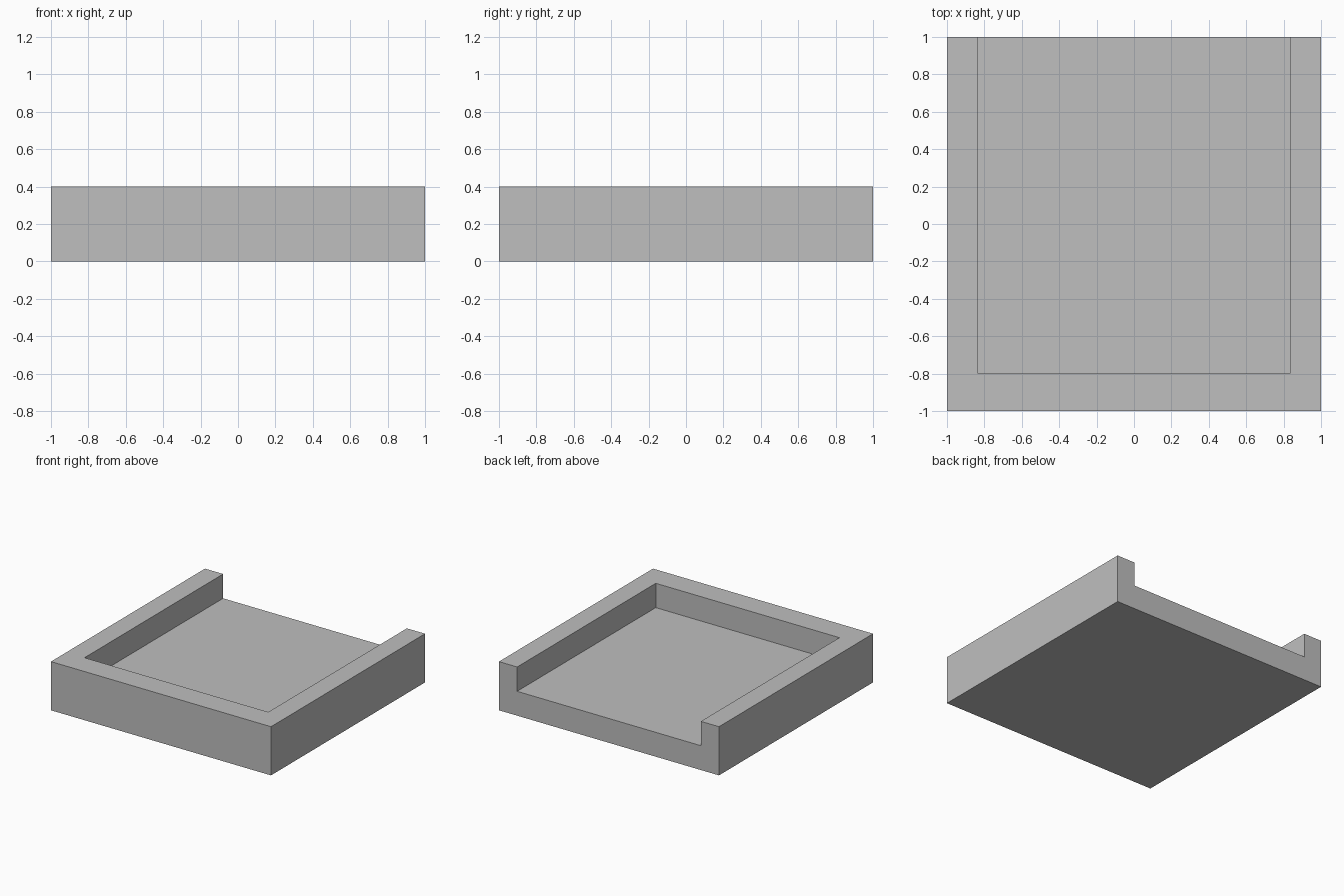
import bpy

default = bpy.data.objects.get("Cube")
if default:
    bpy.data.objects.remove(default, do_unlink=True)

WALL_X, WALL_Y = 0.165, 0.2   # side and front wall thickness
HEIGHT, FLOOR = 0.4, 0.2


def box(name, low, high):
    size = [b - a for a, b in zip(low, high)]
    centre = [(a + b) / 2 for a, b in zip(low, high)]
    bpy.ops.mesh.primitive_cube_add(size=1, location=centre)
    obj = bpy.context.object
    obj.name = name
    obj.scale = size
    bpy.ops.object.transform_apply(location=True, rotation=False, scale=True)
    return obj


# Plain grey material
grey = bpy.data.materials.new("light_grey")
grey.use_nodes = True
colour = (0.52, 0.52, 0.52, 1)
grey.diffuse_color = colour
grey.node_tree.nodes["Principled BSDF"].inputs["Base Color"].default_value = colour

# Solid square block
tray = box("open_back_tray", (-1, -1, 0), (1, 1, HEIGHT))
tray.data.materials.append(grey)

# Recess running out through the back
cutter = box("recess_cutter", (-1 + WALL_X, -1 + WALL_Y, FLOOR),
             (1 - WALL_X, 1.2, HEIGHT + 0.2))
cutter.data.materials.append(grey)
cutter.hide_render = True

cut = tray.modifiers.new("recess", 'BOOLEAN')
cut.operation = 'DIFFERENCE'
cut.solver = 'EXACT'
cut.object = cutter
bpy.context.view_layer.objects.active = tray
bpy.ops.object.modifier_apply(modifier=cut.name)
bpy.data.objects.remove(cutter, do_unlink=True)
